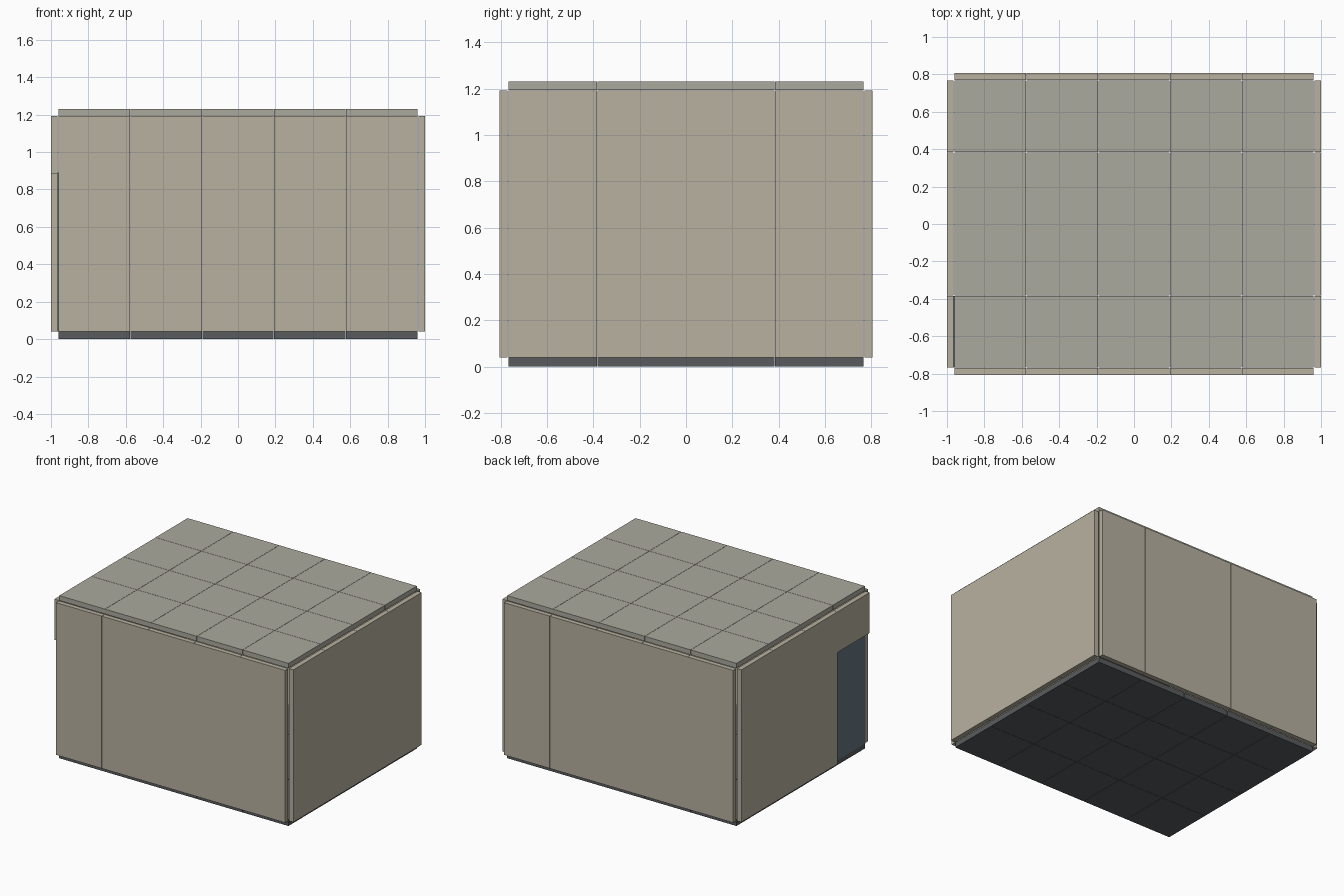
import bpy

if "Cube" in bpy.data.objects:
    bpy.data.objects.remove(bpy.data.objects["Cube"])

P = 0.384            # module pitch
G = 0.002            # joint between panels
NX, NY = 5, 4
HX, HY = NX * P / 2, NY * P / 2
T = 0.036            # panel thickness
X0, Y0 = 0.964, 0.77  # inner planes of the side walls and front/back walls
Z1, Z2, Z3 = 0.04, 1.192, 1.23
DOOR_TOP = 0.885


def material(name, color):
    m = bpy.data.materials.new(name)
    m.diffuse_color = (*color, 1)
    m.use_nodes = True
    m.node_tree.nodes["Principled BSDF"].inputs["Base Color"].default_value = m.diffuse_color
    return m


wall_mat = material("wall_beige", (0.48, 0.44, 0.35))
roof_mat = material("roof_grey", (0.41, 0.40, 0.34))
floor_mat = material("floor_dark", (0.10, 0.105, 0.11))
door_mat = material("door_slate", (0.13, 0.18, 0.23))


def box(name, lo, hi, mat):
    bpy.ops.mesh.primitive_cube_add(size=1)
    o = bpy.context.object
    o.name = name
    o.location = [(a + b) / 2 for a, b in zip(lo, hi)]
    o.scale = [b - a for a, b in zip(lo, hi)]
    bpy.ops.object.transform_apply(location=True, rotation=False, scale=True)
    o.data.materials.append(mat)
    return o


def span(i, half):
    return -half + i * P + G / 2, -half + (i + 1) * P - G / 2


# Floor tiles and roof panels
for i in range(NX):
    for j in range(NY):
        (xa, xb), (ya, yb) = span(i, HX), span(j, HY)
        box(f"floor_tile_{i}_{j}", (xa, ya, 0), (xb, yb, Z1), floor_mat)
        box(f"roof_panel_{i}_{j}", (xa, ya, Z2 + 0.001), (xb, yb, Z3), roof_mat)

# Front and back wall panels
for i in range(NX):
    xa, xb = span(i, HX)
    box(f"front_wall_panel_{i}", (xa, -Y0 - T, Z1), (xb, -Y0, Z2), wall_mat)
    box(f"back_wall_panel_{i}", (xa, Y0, Z1), (xb, Y0 + T, Z2), wall_mat)

# Side wall panels; the front-most left one is a header over the doorway
for j in range(NY):
    ya, yb = span(j, HY)
    box(f"right_wall_panel_{j}", (X0, ya, Z1), (X0 + T, yb, Z2), wall_mat)
    if j == 0:
        box("door_header", (-X0 - T, ya, DOOR_TOP), (-X0, yb, Z2), wall_mat)
        # Recessed door leaf
        box("door_leaf", (-X0, ya, Z1), (-X0 + 0.016, yb, DOOR_TOP + 0.005), door_mat)
    else:
        box(f"left_wall_panel_{j}", (-X0 - T, ya, Z1), (-X0, yb, Z2), wall_mat)
